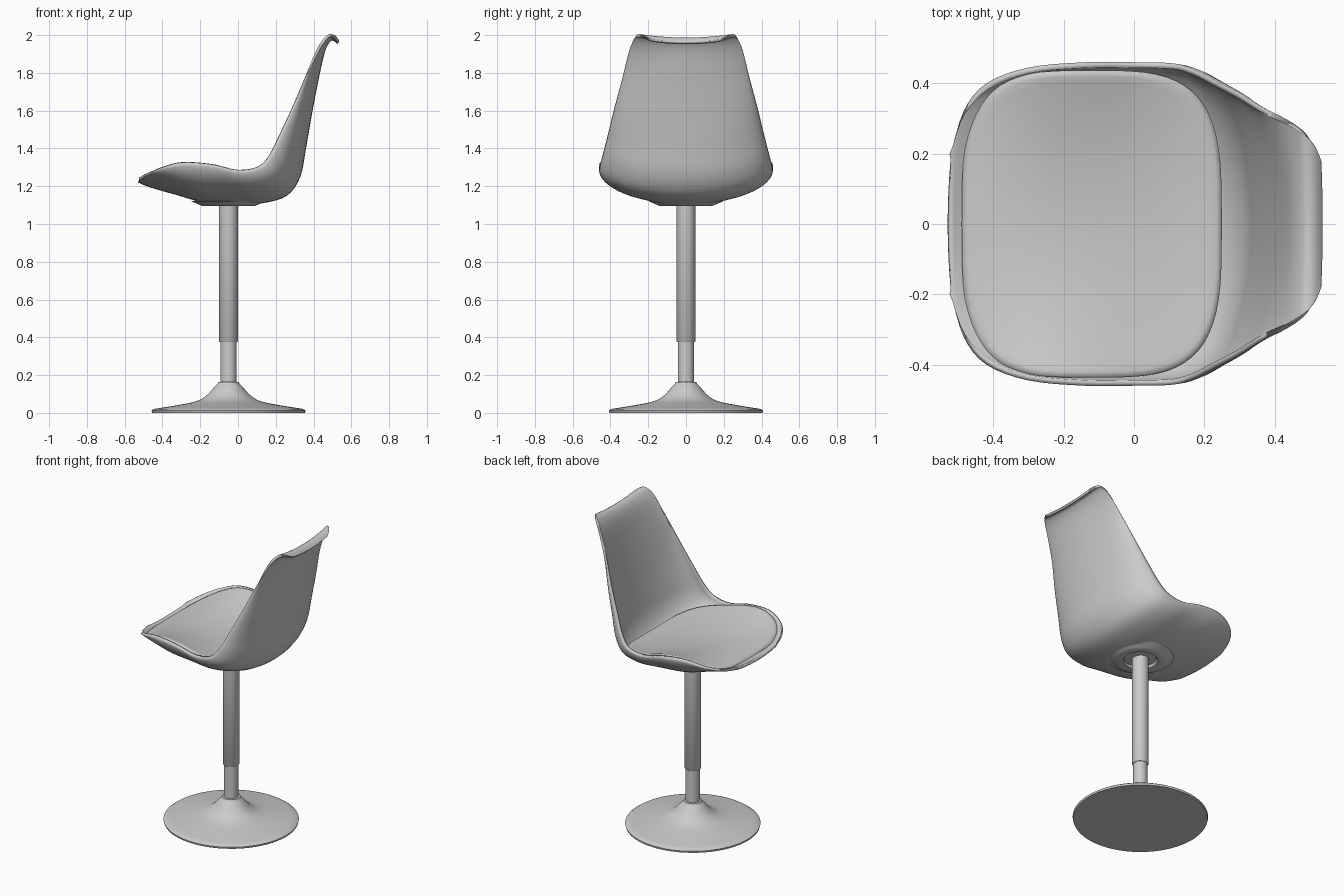
import bpy, bmesh, math
from mathutils import Vector

if "Cube" in bpy.data.objects:
    bpy.data.objects.remove(bpy.data.objects["Cube"])

CX = -0.05  # axis of the pedestal


def finish(name, verts, faces, angle=40):
    mesh = bpy.data.meshes.new(name)
    mesh.from_pydata(verts, [], faces)
    obj = bpy.data.objects.new(name, mesh)
    bpy.context.collection.objects.link(obj)
    bpy.ops.object.select_all(action='DESELECT')
    obj.select_set(True)
    bpy.context.view_layer.objects.active = obj
    bpy.ops.object.shade_smooth_by_angle(angle=math.radians(angle))
    return obj


def spline(points, steps):
    """Catmull-Rom resampling of tuples of any length."""
    p = [points[0]] + list(points) + [points[-1]]
    out = []
    for i in range(1, len(p) - 2):
        for k in range(steps):
            t = k / steps
            out.append(tuple(0.5 * (2 * b + (c - a) * t + (2 * a - 5 * b + 4 * c - d) * t * t
                                    + (3 * b - a - 3 * c + d) * t ** 3)
                             for a, b, c, d in zip(p[i - 1], p[i], p[i + 1], p[i + 2])))
    return out + [tuple(points[-1])]


def lathe(name, profile, n=48):
    """Revolve (radius, z) points about the pedestal axis."""
    verts = [(CX + r * math.cos(2 * math.pi * j / n), r * math.sin(2 * math.pi * j / n), z)
             for r, z in profile for j in range(n)]
    m = len(profile)
    faces = [(i * n + j, i * n + (j + 1) % n, (i + 1) * n + (j + 1) % n, (i + 1) * n + j)
             for i in range(m - 1) for j in range(n)]
    faces += [tuple(reversed(range(n))), tuple(range((m - 1) * n, m * n))]
    return finish(name, verts, faces)


# Seat shell: stations of (centre x, centre z, rim x, rim y, rim z, flatness of section)
stations = [
    (-0.53, 1.22, -0.52, 0.20, 1.23, 1), (-0.46, 1.192, -0.485, 0.32, 1.255, 1),
    (-0.33, 1.155, -0.42, 0.40, 1.29, 0.5), (-0.20, 1.12, -0.30, 0.445, 1.325, 0),
    (0.00, 1.105, -0.14, 0.46, 1.315, 0), (0.13, 1.11, 0.00, 0.46, 1.285, 0),
    (0.26, 1.15, 0.11, 0.457, 1.305, 0), (0.33, 1.25, 0.17, 0.44, 1.37, 0),
    (0.36, 1.40, 0.225, 0.412, 1.48, 0), (0.395, 1.60, 0.295, 0.375, 1.63, 0),
    (0.43, 1.78, 0.36, 0.335, 1.78, 0.3), (0.46, 1.91, 0.43, 0.30, 1.92, 0.8),
    (0.485, 1.962, 0.475, 0.27, 1.982, 1), (0.505, 1.97, 0.50, 0.24, 1.988, 1),
    (0.525, 1.952, 0.522, 0.18, 1.965, 1)]
rows = spline(stations, 4)
N = 32
verts = []
for cx, cz, rx, ry, rz, flat in rows:
    for j in range(N + 1):
        t = math.pi * (j / N - 0.5)
        h = (1 - math.cos(t)) * (1 - flat) + math.sin(t) ** 2 * flat
        verts.append((cx + (rx - cx) * h, ry * math.sin(t), cz + (rz - cz) * h))
W = N + 1
faces = [(i * W + j, i * W + j + 1, (i + 1) * W + j + 1, (i + 1) * W + j)
         for i in range(len(rows) - 1) for j in range(N)]
shell = finish("seat_shell", verts, faces, 50)
solid = shell.modifiers.new("thickness", 'SOLIDIFY')
solid.thickness = 0.016
solid.offset = -1

# Seat pad: (x, height on the centre line, height at the sides)
pad_curve = spline([(-0.50, 1.245, 1.25), (-0.40, 1.262, 1.30), (-0.28, 1.265, 1.33),
                    (-0.15, 1.255, 1.325), (0.0, 1.237, 1.287), (0.12, 1.225, 1.265),
                    (0.26, 1.222, 1.25)], 8)


def pad_height(x, y):
    for a, b in zip(pad_curve, pad_curve[1:]):
        if x <= b[0]:
            break
    t = min(1, max(0, (x - a[0]) / (b[0] - a[0])))
    mid, side = (a[k] + (b[k] - a[k]) * t for k in (1, 2))
    return mid + (side - mid) * min(1, (y / 0.435) ** 2)


# rings of (scale, drop) from top centre, round the edge, to the underside
rings = [(k / 12, 0) for k in range(1, 12)] + [(0.96, 0.0), (0.985, 0.003), (1, 0.012),
                                               (0.96, 0.022), (0.85, 0.03), (0.4, 0.03)]
M = 64
verts = [(-0.12, 0, pad_height(-0.12, 0))]
for s, drop in rings:
    for j in range(M):
        c, q = math.cos(2 * math.pi * j / M), math.sin(2 * math.pi * j / M)
        x = -0.12 + 0.37 * s * math.copysign(abs(c) ** 0.57, c)
        y = 0.437 * s * math.copysign(abs(q) ** 0.57, q)
        verts.append((x, y, pad_height(x, y) - drop))
faces = [(0, 1 + j, 1 + (j + 1) % M) for j in range(M)]
for i in range(len(rings) - 1):
    a, b = 1 + i * M, 1 + (i + 1) * M
    faces += [(a + j, b + j, b + (j + 1) % M, a + (j + 1) % M) for j in range(M)]
faces.append(tuple(reversed(range(len(verts) - M, len(verts)))))
finish("seat_pad", verts, faces, 60)

# Mounting flange with a recessed ring, flared into the shell
lathe("mount_flange", [(0.05, 1.12), (0.09, 1.12), (0.105, 1.098), (0.14, 1.096),
                       (0.155, 1.102), (0.20, 1.122), (0.05, 1.13)])

# Gas-lift column: wide upper tube over a narrower lower one
lathe("upper_column", [(0.046, 0.375), (0.05, 0.38), (0.05, 1.125)])
lathe("lower_column", [(0.043, 0.14), (0.043, 0.40)])

# Trumpet base
flare = spline([(0.395, 0.021), (0.30, 0.036), (0.20, 0.054), (0.15, 0.07),
                (0.11, 0.098), (0.08, 0.132), (0.058, 0.154)], 3)
lathe("pedestal_base", [(0.405, 0.0), (0.408, 0.012)] + flare
      + [(0.055, 0.163), (0.042, 0.165)], 64)
